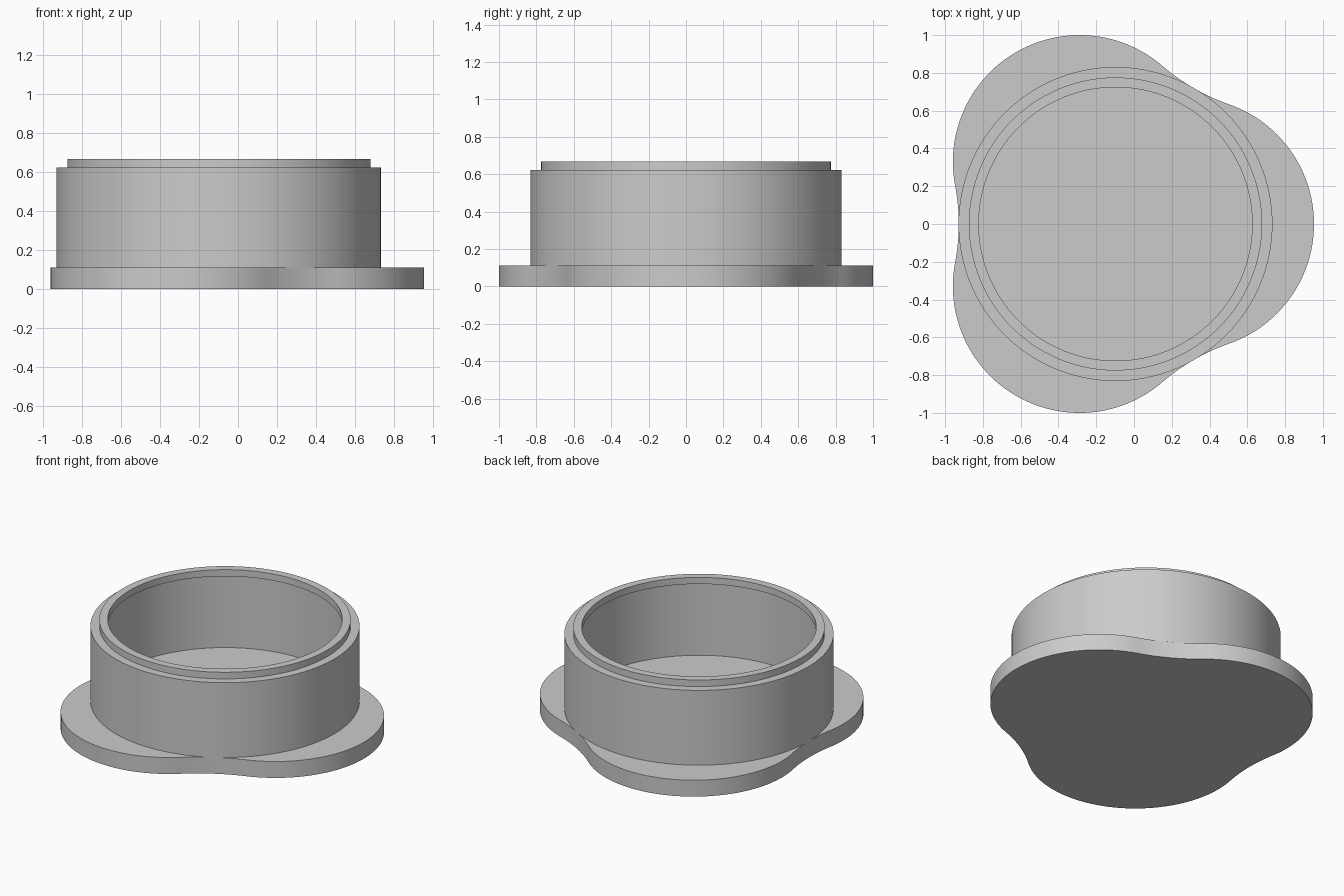
import bpy
import bmesh
from math import cos, sin, pi, radians, atan2

cube = bpy.data.objects.get("Cube")
if cube:
    bpy.data.objects.remove(cube)

CENTRE_X = -0.098
PLATE_TOP, SHOULDER, TOP = 0.112, 0.622, 0.667
OUTER, STEP, INNER = 0.831, 0.776, 0.724
SEGMENTS = 128

grey = bpy.data.materials.new("light_grey")
grey.use_nodes = True
grey.diffuse_color = (0.6, 0.6, 0.6, 1)
grey.node_tree.nodes["Principled BSDF"].inputs["Base Color"].default_value = (0.6, 0.6, 0.6, 1)


def finish(name, bm):
    """Turn a bmesh into a smooth shaded object with sharp edges."""
    bmesh.ops.recalc_face_normals(bm, faces=bm.faces)
    mesh = bpy.data.meshes.new(name)
    bm.to_mesh(mesh)
    bm.free()
    mesh.materials.append(grey)
    obj = bpy.data.objects.new(name, mesh)
    bpy.context.collection.objects.link(obj)
    obj.location.x = CENTRE_X
    bpy.ops.object.select_all(action="DESELECT")
    obj.select_set(True)
    bpy.context.view_layer.objects.active = obj
    bpy.ops.object.shade_smooth_by_angle(angle=radians(30))


def lathe(name, profile):
    """Spin a closed (radius, height) profile around the vertical axis."""
    bm = bmesh.new()
    verts = [bm.verts.new((r, 0, z)) for r, z in profile]
    edges = [bm.edges.new(pair) for pair in zip(verts, verts[1:] + verts[:1])]
    bmesh.ops.spin(bm, geom=verts + edges, cent=(0, 0, 0), axis=(0, 0, 1),
                   angle=2 * pi, steps=SEGMENTS, use_merge=True)
    bmesh.ops.remove_doubles(bm, verts=bm.verts, dist=1e-5)
    finish(name, bm)


def arc(dist, direction, radius, start, end, steps):
    """Points of an arc whose centre lies at a polar position."""
    cx, cy = dist * cos(direction), dist * sin(direction)
    angles = [start + (end - start) * i / steps for i in range(steps)]
    return [(cx + radius * cos(t), cy + radius * sin(t)) for t in angles]


# Base plate: three round lobes joined by tangent hollow arcs
LOBE_DIST, LOBE_R, NECK = 0.38, 0.671, 0.83
half_x, half_y = LOBE_DIST * cos(pi / 3), LOBE_DIST * sin(pi / 3)
gap = NECK - half_x
hollow_r = (gap ** 2 + half_y ** 2 - LOBE_R ** 2) / (2 * (LOBE_R - gap))
hollow_dist = NECK + hollow_r
turn = atan2(half_y, hollow_dist - half_x)
sweep = pi / 3 + turn

outline = []
for k in range(3):
    a = k * 2 * pi / 3
    b = a + pi / 3
    outline += arc(LOBE_DIST, a, LOBE_R, a - sweep, a + sweep, 60)
    outline += arc(hollow_dist, b, hollow_r, b + pi + turn, b + pi - turn, 20)

bm = bmesh.new()
face = bm.faces.new([bm.verts.new((x, y, 0)) for x, y in outline])
raised = bmesh.ops.extrude_face_region(bm, geom=[face], use_keep_orig=True)
for v in raised["geom"]:
    if isinstance(v, bmesh.types.BMVert):
        v.co.z = PLATE_TOP
finish("base_plate", bm)

# Round wall standing on the plate, which forms the floor
lathe("cup_wall", [(STEP, PLATE_TOP), (STEP, SHOULDER),
                   (OUTER, SHOULDER), (OUTER, PLATE_TOP)])

# Narrower rim that overhangs the inside of the wall
lathe("rim_lip", [(INNER, SHOULDER), (INNER, TOP), (STEP, TOP), (STEP, SHOULDER)])
